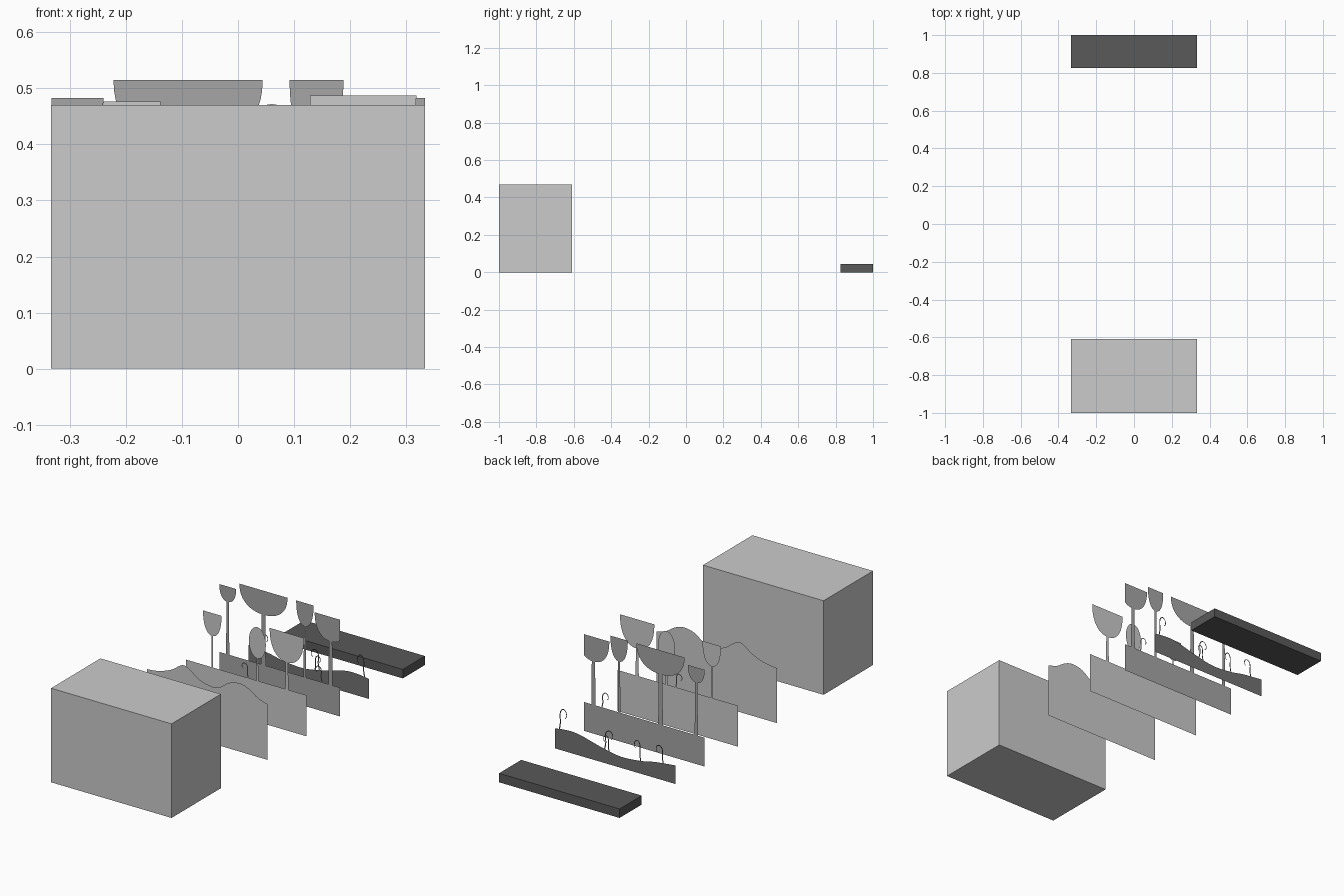
import bpy, bmesh, math

if "Cube" in bpy.data.objects:
    bpy.data.objects.remove(bpy.data.objects["Cube"])

W = 0.333  # half width of every layer


def grey(name, v):
    m = bpy.data.materials.new(name)
    m.diffuse_color = (v, v, v, 1)
    m.use_nodes = True
    m.node_tree.nodes["Principled BSDF"].inputs["Base Color"].default_value = m.diffuse_color
    return m


MATS = {n: grey("grey_" + n, v) for n, v in
        [("box", 0.62), ("hill", 0.60), ("near", 0.55), ("mid", 0.38), ("far", 0.17), ("base", 0.10)]}


def finish(bm, name, mat):
    me = bpy.data.meshes.new(name)
    bm.to_mesh(me)
    bm.free()
    ob = bpy.data.objects.new(name, me)
    bpy.context.collection.objects.link(ob)
    me.materials.append(MATS[mat])
    return ob


def block(name, y0, y1, h, mat):
    bm = bmesh.new()
    bmesh.ops.create_cube(bm, size=1)
    for v in bm.verts:
        v.co = (v.co.x * 2 * W, (y0 + y1) / 2 + v.co.y * (y1 - y0), (v.co.z + 0.5) * h)
    finish(bm, name, mat)


def flat(name, pts, y, mat):
    """Flat cut-out standing in the plane y, facing the front."""
    bm = bmesh.new()
    bm.faces.new([bm.verts.new((x, y, z)) for x, z in pts])
    bmesh.ops.recalc_face_normals(bm, faces=bm.faces)
    for f in bm.faces:
        if f.normal.y > 0:
            f.normal_flip()
    finish(bm, name, mat)


def spline(pts, n=5):
    """Catmull-Rom curve through the points."""
    p = [pts[0]] + pts + [pts[-1]]
    out = []
    for i in range(1, len(p) - 2):
        for k in range(n):
            t = k / n
            out.append(tuple(0.5 * (2 * b + (c - a) * t + (2 * a - 5 * b + 4 * c - d) * t * t
                                    + (3 * b - a - 3 * c + d) * t ** 3)
                             for a, b, c, d in zip(p[i - 1], p[i], p[i + 1], p[i + 2])))
    return out + [pts[-1]]


def layer(name, top, y, mat):
    flat(name, [(-W, 0), (W, 0)] + top[::-1], y, mat)


def tree(name, y, x0, x1, top, bottom, ground, stem, mat):
    """Flat-topped bowl crown on a thin trunk, clipped at the layer's edge."""
    c, w, h = (x0 + x1) / 2, (x1 - x0) / 2, top - bottom
    pts, e = [], 2 / 2.25
    for i in range(25):
        a = math.pi * i / 24
        cs = math.cos(a)
        x = c - math.copysign(abs(cs) ** e, cs) * w
        if x > W:  # close the crown with a straight cut
            px, pz = pts[-1]
            z = top - h * max(0, 1 - ((W - c) / w) ** 2.25) ** (1 / 2.25)
            pts += [(W, z), (W, top)]
            break
        pts.append((x, top - h * max(0, math.sin(a)) ** e))
    flat(name + "_crown", pts, y, mat)
    trunk(name, y, c, ground, bottom, stem, mat)


def trunk(name, y, c, z0, z1, w, mat):
    flat(name + "_trunk", [(c - w * .6, z0), (c + w * .6, z0), (c + w * .45, z1 + .001), (c - w * .45, z1 + .001)],
         y, mat)


def curl(name, y, x, z, h, w, mat, thick=0.006):
    """Fern ribbon: bends upward, then hooks over (sign of w sets the side)."""
    path = spline([(x, z), (x + .15 * w, z + .35 * h), (x + .1 * w, z + .65 * h), (x + .2 * w, z + .88 * h),
                   (x + .55 * w, z + h), (x + .92 * w, z + .9 * h), (x + w, z + .7 * h), (x + .8 * w, z + .58 * h)])
    bm = bmesh.new()
    prev = None
    for i, (px, pz) in enumerate(path):
        ax, az = path[max(i - 1, 0)]
        bx, bz = path[min(i + 1, len(path) - 1)]
        l = math.hypot(bx - ax, bz - az)
        t = thick / 2 * (1 - 0.5 * i / len(path))
        nx, nz = -(bz - az) / l * t, (bx - ax) / l * t
        cur = [bm.verts.new((px + s * nx, y, pz + s * nz)) for s in (-1, 1)]
        if prev:
            bm.faces.new((prev[0], cur[0], cur[1], prev[1]))
        prev = cur
    finish(bm, name, mat)


# Solid blocks at front and back
block("front_block", -1, -0.61, 0.47, "box")
block("back_step", 0.825, 1, 0.045, "base")

# Layer panels, front to back
Y1, Y2, Y3, Y4 = -0.241, 0.067, 0.328, 0.557
hills = [(-W, .275), (-.27, .283), (-.2, .308), (-.14, .347), (-.1, .338), (-.05, .303), (0, .287), (.06, .288),
         (.12, .328), (.18, .341), (.23, .327), (.28, .295), (W, .278)]
dunes = [(-W, .093), (-.22, .08), (-.14, .064), (-.03, .056), (.08, .075), (.2, .105), (.27, .108), (W, .1)]
layer("hill_panel", spline(hills), Y1, "hill")
layer("near_panel", [(-W, .205), (W, .205)], Y2, "near")
layer("middle_panel", [(-W, .144), (W, .144)], Y3, "mid")
layer("dune_panel", spline(dunes), Y4, "far")

# Trees on the near panel
tree("near_tree_left", Y2, -.24, -.138, .476, .362, .205, .008, "near")
tree("near_tree_right", Y2, .128, .318, .487, .34, .205, .015, "near")
flat("near_tree_oval_crown", [(.06 + .047 * math.cos(a), .394 + .078 * math.sin(a))
                              for a in [math.tau * i / 32 for i in range(32)]], Y2, "near")
trunk("near_tree_oval", Y2, .06, .205, .316, .01, "near")

# Trees on the middle panel
tree("mid_tree_left", Y3, -W, -.24, .483, .406, .144, .015, "mid")
tree("mid_tree_wide", Y3, -.222, .044, .515, .395, .144, .022, "mid")
tree("mid_tree_narrow", Y3, .092, .188, .515, .398, .144, .012, "mid")
tree("mid_tree_cut", Y3, .194, .37, .483, .36, .144, .02, "mid")

# Curled ferns
for i, (y, x, z, h, w, m) in enumerate([
        (Y2, .01, .205, .07, -.035, "near"), (Y3, .235, .144, .076, -.035, "mid"),
        (Y4, .06, .07, .097, -.045, "far"), (Y4, .035, .064, .075, .03, "far"),
        (Y4, -.14, .062, .1, .035, "far"), (Y4, -.265, .084, .085, .04, "far")]):
    curl("fern_%d" % (i + 1), y, x, z, h, w, m)
curl("fern_tall", Y4, .31, .102, .105, -.04, "far")
